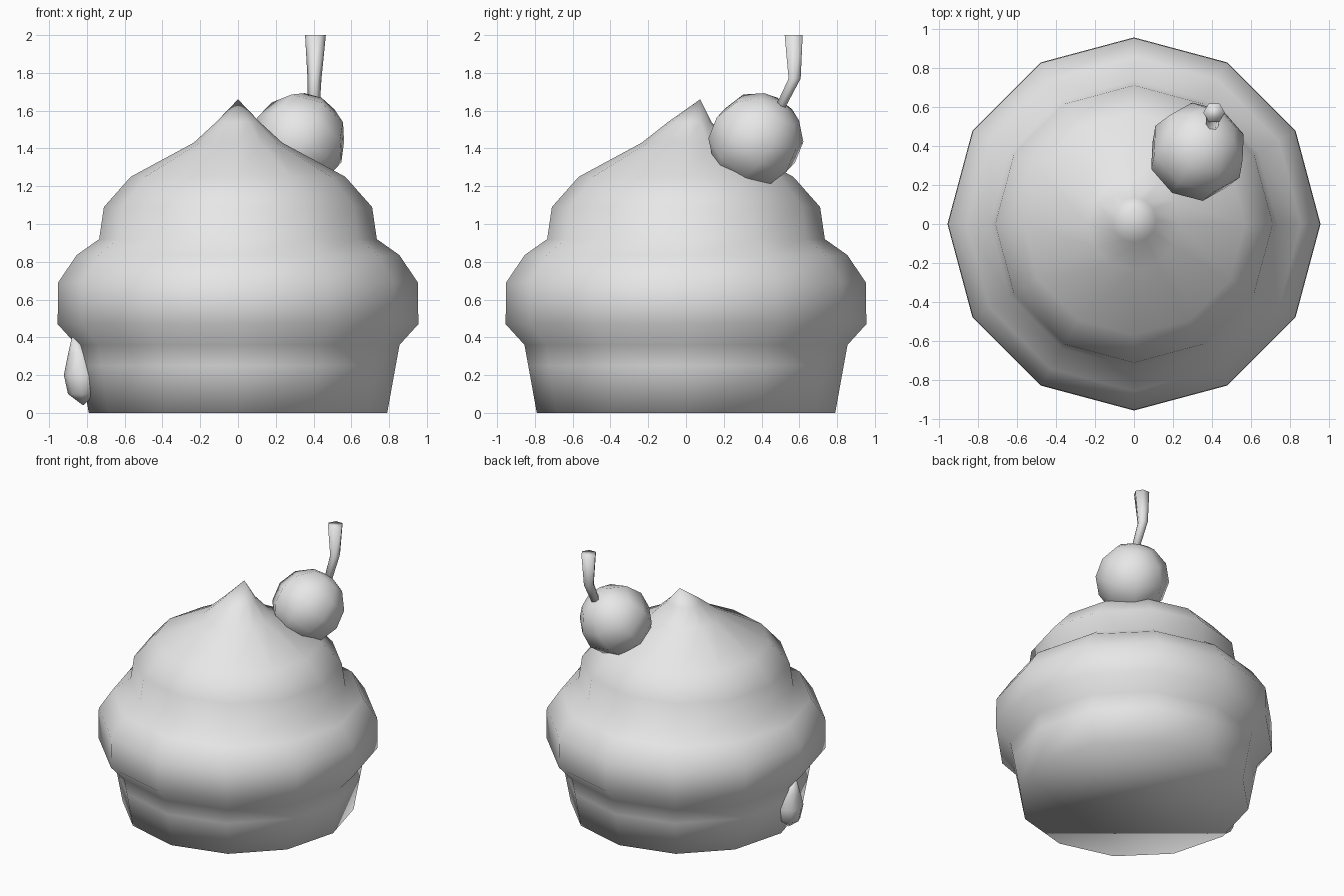
import bpy
import bmesh
from math import cos, sin, pi
from mathutils import Vector

cube = bpy.data.objects.get("Cube")
if cube:
    bpy.data.objects.remove(cube, do_unlink=True)

grey = bpy.data.materials.new("light grey")
grey.use_nodes = True
grey.diffuse_color = (0.8, 0.8, 0.8, 1)
grey.node_tree.nodes["Principled BSDF"].inputs["Base Color"].default_value = (0.8, 0.8, 0.8, 1)


def finish(name, bm):
    """Turn a bmesh into a smooth grey object."""
    bmesh.ops.recalc_face_normals(bm, faces=bm.faces)
    for face in bm.faces:
        face.smooth = True
    mesh = bpy.data.meshes.new(name)
    bm.to_mesh(mesh)
    bm.free()
    mesh.materials.append(grey)
    obj = bpy.data.objects.new(name, mesh)
    bpy.context.collection.objects.link(obj)
    return obj


def loft(name, rings, sides):
    """Skin level rings given as (x, y, z, radius); zero radius is a point."""
    bm = bmesh.new()
    loops = []
    for x, y, z, r in rings:
        count = sides if r > 0 else 1
        loops.append([bm.verts.new((x + r * cos(2 * pi * i / sides),
                                    y + r * sin(2 * pi * i / sides), z))
                      for i in range(count)])
    for low, high in zip(loops, loops[1:]):
        for i in range(sides):
            j = (i + 1) % sides
            quad = [low[i % len(low)], low[j % len(low)],
                    high[j % len(high)], high[i % len(high)]]
            bm.faces.new(list(dict.fromkeys(quad)))
    for end in (loops[0], loops[-1]):
        if len(end) > 2:
            bm.faces.new(end)
    return finish(name, bm)


# Cup and swirled icing, one continuous body with a tip leaning back
profile = [(0.79, 0), (0.835, 0.25), (0.855, 0.36), (0.955, 0.47),
           (0.952, 0.69), (0.855, 0.835), (0.735, 0.92),
           (0.71, 1.09), (0.568, 1.25)]
body = [(0, 0, z, r) for r, z in profile]
body += [(0, 0, 1.43, 0.235), (0, 0.02, 1.54, 0.115), (0, 0.075, 1.66, 0)]
loft("cake_and_icing", body, 12)

# Cherry, tilted so its pole meets the stem
cherry_bm = bmesh.new()
bmesh.ops.create_uvsphere(cherry_bm, u_segments=8, v_segments=6, radius=0.253)
cherry = finish("cherry", cherry_bm)
cherry.location = (0.325, 0.37, 1.445)
cherry.rotation_euler = Vector((0.08, 0.13, 0.17)).to_track_quat("Z", "Y").to_euler()

# Bent stem, flaring to the top
loft("cherry_stem", [(0.4, 0.48, 1.58, 0.03), (0.405, 0.575, 1.77, 0.037),
                     (0.41, 0.57, 2.0, 0.055)], 6)

# Icing drip on the side of the cup
loft("icing_drip", [(-0.82, -0.05, 0.04, 0), (-0.825, -0.05, 0.1, 0.075),
                    (-0.825, -0.05, 0.2, 0.097), (-0.84, -0.05, 0.31, 0.06),
                    (-0.86, -0.05, 0.4, 0.02)], 8)
